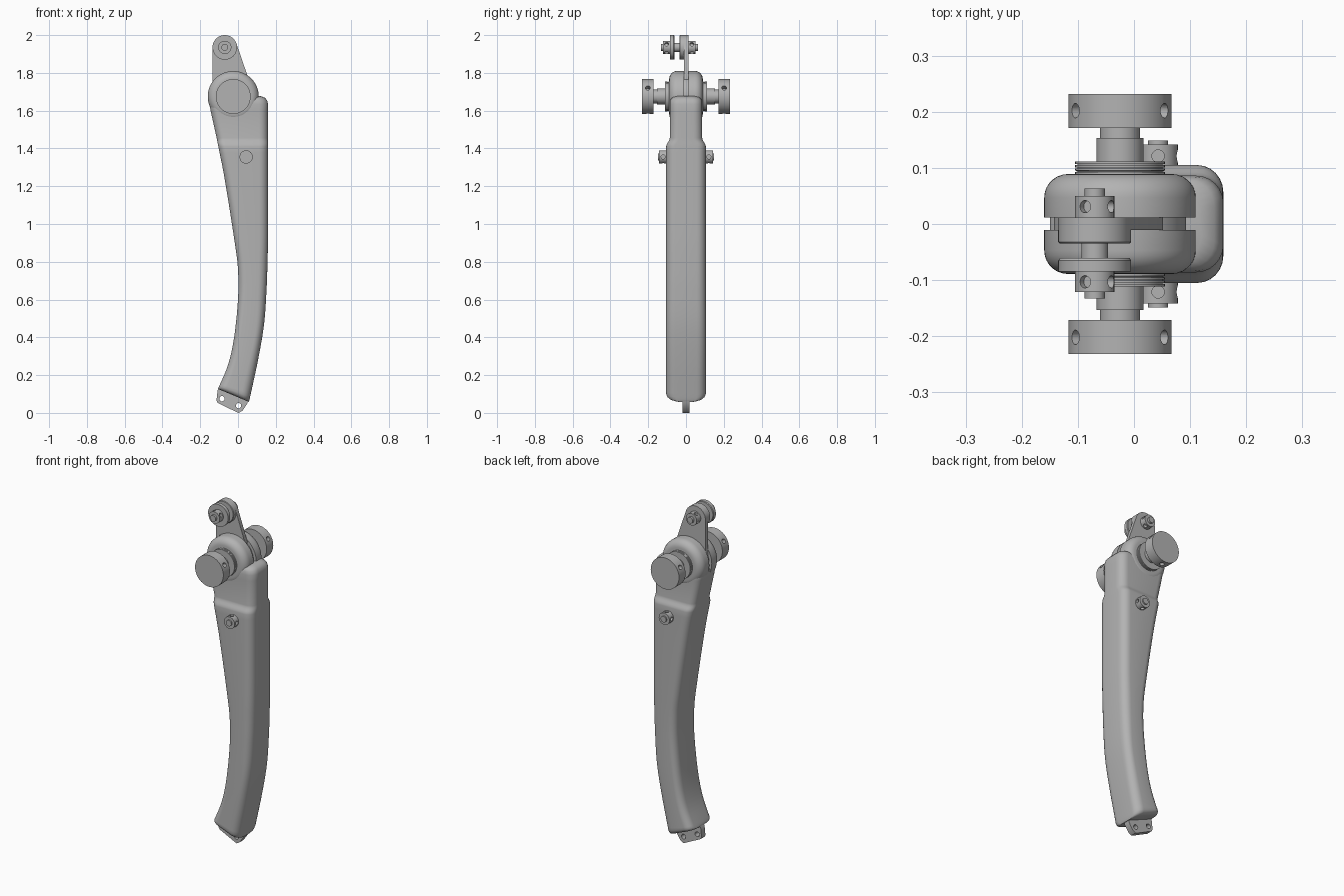
import bpy, bmesh, math
from math import sin, cos, pi, radians
from mathutils import Vector, Matrix

if "Cube" in bpy.data.objects:
    bpy.data.objects.remove(bpy.data.objects["Cube"])

GREY = bpy.data.materials.new("plain_grey")
GREY.use_nodes = True
GREY.diffuse_color = (0.45, 0.45, 0.45, 1)
GREY.node_tree.nodes["Principled BSDF"].inputs["Base Color"].default_value = GREY.diffuse_color


def finish(name, bm, cutter=None, angle=35):
    """Turn a bmesh into a smooth-shaded object, optionally drilled by a cutter bmesh."""
    def make(label, b):
        bmesh.ops.recalc_face_normals(b, faces=b.faces)
        me = bpy.data.meshes.new(label)
        b.to_mesh(me)
        b.free()
        me.materials.append(GREY)
        ob = bpy.data.objects.new(label, me)
        bpy.context.scene.collection.objects.link(ob)
        return ob
    ob = make(name, bm)
    bpy.ops.object.select_all(action='DESELECT')
    ob.select_set(True)
    bpy.context.view_layer.objects.active = ob
    if cutter:
        tool = make(name + "_cutter", cutter)
        mod = ob.modifiers.new("holes", 'BOOLEAN')
        mod.operation, mod.solver, mod.object = 'DIFFERENCE', 'EXACT', tool
        bpy.ops.object.modifier_apply(modifier=mod.name)
        bpy.data.objects.remove(tool)
    bpy.ops.object.shade_smooth_by_angle(angle=radians(angle))
    return ob


def skin(rings):
    """Join rings of points with quads and cap both ends."""
    bm = bmesh.new()
    loops = [[bm.verts.new(p) for p in r] for r in rings]
    n = len(loops[0])
    for a, b in zip(loops, loops[1:]):
        for i in range(n):
            bm.faces.new((a[i], a[(i + 1) % n], b[(i + 1) % n], b[i]))
    bm.faces.new(loops[0])
    bm.faces.new(loops[-1])
    return bm


def lathe(centre, profile, segs=48):
    """Turn (radius, y) pairs about a y-directed axis through centre (x, z)."""
    turn = [2 * pi * i / segs for i in range(segs)]
    return skin([[(centre[0] + r * sin(t), y, centre[1] + r * cos(t)) for t in turn]
                 for r, y in profile])


def radial_holes(centre, y, reach, inner, radius, angles):
    """Cutter made of pegs pointing outward from the axis."""
    bm = bmesh.new()
    for a in angles:
        d = Vector((sin(radians(a)), 0, cos(radians(a))))
        mid = Vector((centre[0], y, centre[1])) + d * (reach + inner) / 2
        m = Matrix.Translation(mid) @ d.to_track_quat('Z', 'Y').to_matrix().to_4x4()
        bmesh.ops.create_cone(bm, cap_ends=True, segments=20, radius1=radius,
                              radius2=radius, depth=reach - inner, matrix=m)
    return bm


def plate(outline, y0, y1):
    return skin([[(x, y, z) for x, z in outline] for y in (y0, y1)])


def spline(points, steps):
    """Catmull-Rom curve through tuples of any length."""
    pts = [Vector(p) for p in points]
    pts = [2 * pts[0] - pts[1]] + pts + [2 * pts[-1] - pts[-2]]
    out = []
    for p0, p1, p2, p3 in zip(pts, pts[1:], pts[2:], pts[3:]):
        for k in range(steps):
            t = k / steps
            out.append(p1 + (p2 - p0) * t / 2 + (2 * p0 - 5 * p1 + 4 * p2 - p3) * t * t / 2
                       + (3 * p1 - p0 - 3 * p2 + p3) * t ** 3 / 2)
    return out + [pts[-2]]


# Main leg: rounded-rectangle sections between the left and right edge curves
edges = spline([(-.106, .127, .058, .058), (-.053, .254, .106, .28), (-.021, .397, .138, .47),
                (0, .6, .151, .65), (0, .757, .156, .79), (-.017, .9, .159, .95),
                (-.069, 1.23, .159, 1.24), (-.104, 1.41, .159, 1.41)], 5)
THICK, THIN = .105, .086
sections = []
for i, e in enumerate(edges):
    sections.append((e, THICK))
first, second = edges[0], edges[1]
sections[0:1] = [(first.lerp(second, f), d) for f, d in
                 ((0, .075), (.1, .091), (.3, .1), (.6, THICK))]
# Soft step down to the thinner upper part, then the rounded shoulder
for k in range(1, 6):
    t = k / 5
    z = 1.41 + .045 * t
    sections.append((Vector((-.104 - .009 * t, z, .159, z)),
                     THICK + (THIN - THICK) * t * t * (3 - 2 * t)))
sections += [(Vector(e), d) for e, d in
             [((-.145, 1.6, .159, 1.6), THIN), ((-.15, 1.63, .159, 1.635), THIN),
              ((-.148, 1.64, .154, 1.655), .084), ((-.14, 1.65, .143, 1.668), .079),
              ((-.12, 1.66, .12, 1.677), .068)]]


def rounded_section(e, depth, corner=.048, n=6):
    left, right = Vector((e[0], 0, e[1])), Vector((e[2], 0, e[3]))
    axis = (right - left).normalized()
    mid, w = (left + right) / 2, (right - left).length / 2
    ring = []
    for q, (sx, sy) in enumerate([(1, 1), (-1, 1), (-1, -1), (1, -1)]):
        r = corner if sx > 0 else corner * .85
        for k in range(n + 1):
            a = (q + k / n) * pi / 2
            p = mid + axis * (sx * (w - r) + r * cos(a))
            p.y = sy * (depth - r) + r * sin(a)
            ring.append(p)
    return ring


finish("leg_body", skin([rounded_section(e, d) for e, d in sections]), angle=50)

# Round pivot head with a narrow groove for the lug
PIVOT = (-.025, 1.675)
R, HALF, ROUND = .135, .089, .042
arc = [(R - ROUND + ROUND * cos(a), HALF - ROUND + ROUND * sin(a))
       for a in [pi / 2 * k / 7 for k in range(8)]]
head = ([(r, -y) for r, y in reversed(arc)] + [(R, -.011), (.118, -.011), (.118, .012), (R, .012)]
        + arc)
finish("pivot_head", lathe(PIVOT, head, 64))

# Upper lug
TIP = (-.07, 1.935)
lug = [(TIP[0] + .065 * cos(radians(a)), TIP[1] + .065 * sin(radians(a)))
       for a in range(20, 181, 10)]
finish("upper_lug", plate(lug + [(-.135, 1.7), (.05, 1.7), (.052, 1.78)], -.011, .012))


def nut(name, centre, y0, y1, angles):
    body = lathe(centre, [(.035, y0), (.035, y1)], 32)
    finish(name, body, radial_holes(centre, (y0 + y1) / 2, .05, .02, .011, angles))


# Lug pin, discs and nuts
finish("lug_boss", lathe(TIP, [(.062, -.035), (.065, -.032), (.065, .012)]))
finish("lug_washer", lathe(TIP, [(.065, -.085), (.065, -.065), (.062, -.061)]))
finish("lug_pin_middle", lathe(TIP, [(.024, -.07), (.024, -.02)], 32))
finish("lug_pin", lathe(TIP, [(.018, -.133), (.018, .063)], 24))
quarter = (-30, 60, 150, 240)
nut("lug_nut_front", TIP, -.121, -.085, quarter)
nut("lug_nut_back", TIP, .012, .05, quarter)

# Parts repeated on the front and back faces
BOLT = (.043, 1.355)
for side, s in (("front", -1), ("back", 1)):
    ribs = [(.08, .08)]
    for k in range(4):
        y = .089 + k * .006
        ribs += [(.08, y), (.08, y + .004), (.076, y + .0042), (.076, y + .0058)]
    finish("ribbed_washer_" + side, lathe(PIVOT, [(r, s * y) for r, y in ribs[:-2]]))
    finish("pivot_shaft_" + side, lathe(PIVOT, [(.042, s * .1), (.042, s * .153),
                                                (.036, s * .153), (.036, s * .175)], 40))
    finish("pivot_knob_" + side, lathe(PIVOT, [(.092, s * .171), (.092, s * .232)], 64),
           radial_holes(PIVOT, s * .202, .12, .06, .013, (-60, 60, 180)))
    nut("bolt_nut_" + side, BOLT, s * .1, s * .142, (0, 90, 180, 270))
    finish("bolt_pin_" + side, lathe(BOLT, [(.018, s * .1), (.018, s * .149)], 24))

# Foot tab with two drilled holes
tab = [(-.09, .15), (-.108, .12), (-.114, .065), (-.108, .053), (-.005, .003), (.005, 0),
       (.024, .012), (.05, .05), (.055, .08), (.04, .11)]
drill = bmesh.new()
for x, z in ((-.085, .075), (.003, .038)):
    m = Matrix.Translation((x, 0, z)) @ Matrix.Rotation(pi / 2, 4, 'X')
    bmesh.ops.create_cone(drill, cap_ends=True, segments=24, radius1=.014, radius2=.014,
                          depth=.1, matrix=m)
finish("foot_tab", plate(tab, -.018, .018), drill)
